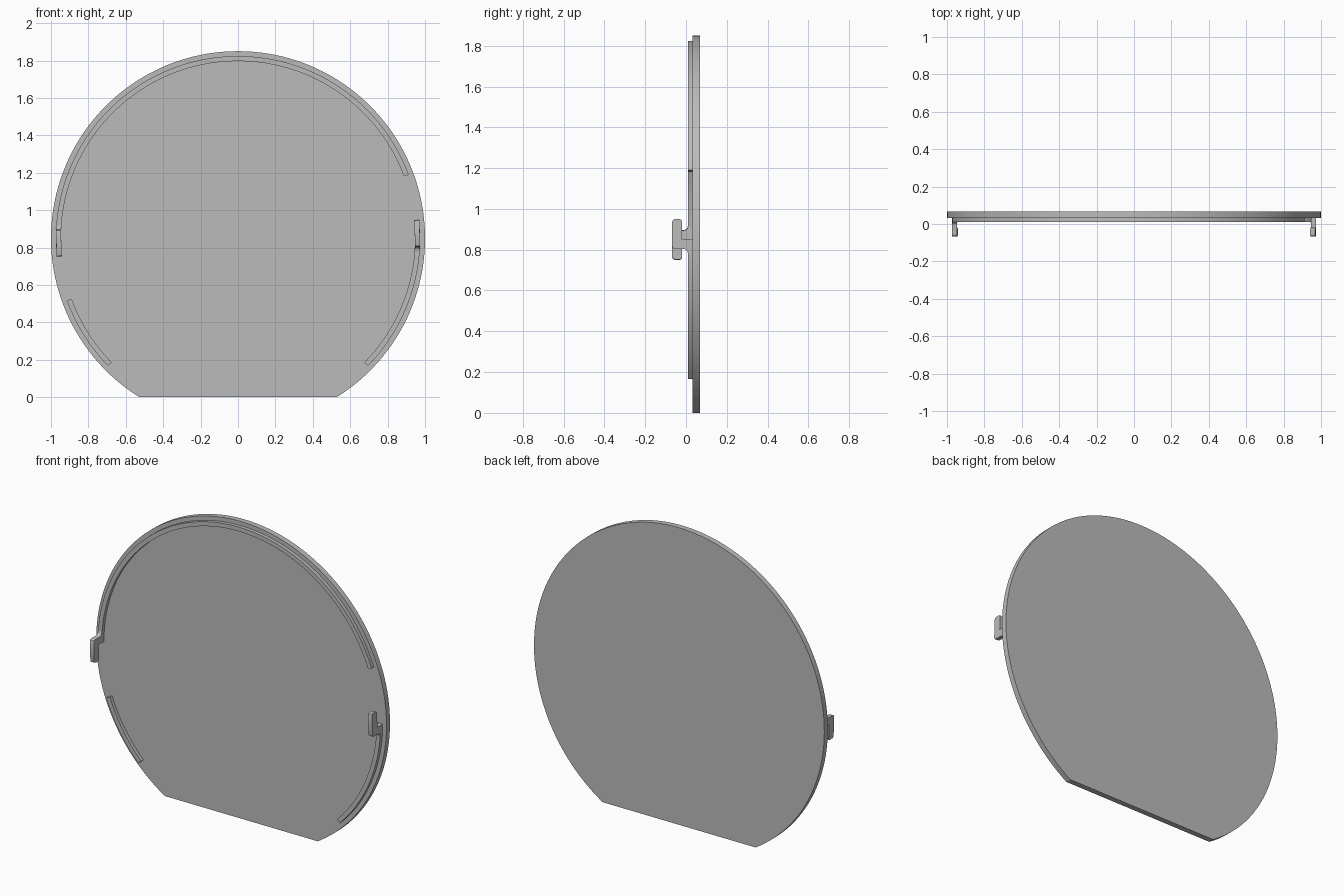
import bpy, bmesh
from math import sin, cos, radians, asin, pi

cube = bpy.data.objects.get("Cube")
if cube:
    bpy.data.objects.remove(cube, do_unlink=True)

CENTRE_Z = 0.85
BACK, FRONT, RIM_FRONT = 0.0675, 0.033, 0.011
R_IN, R_OUT = 0.947, 0.974

grey = bpy.data.materials.new("plain grey")
grey.use_nodes = True
colour = (0.5, 0.5, 0.5, 1)
grey.diffuse_color = colour
grey.node_tree.nodes["Principled BSDF"].inputs["Base Color"].default_value = colour


def polar(radius, angle, y):
    return (radius * cos(angle), y, CENTRE_Z + radius * sin(angle))


def prism(name, near, far):
    """Solid between two matching outlines."""
    bm = bmesh.new()
    a = [bm.verts.new(p) for p in near]
    b = [bm.verts.new(p) for p in far]
    bm.faces.new(a)
    bm.faces.new(b)
    for i in range(len(a)):
        j = (i + 1) % len(a)
        bm.faces.new((a[i], a[j], b[j], b[i]))
    bmesh.ops.recalc_face_normals(bm, faces=bm.faces)
    mesh = bpy.data.meshes.new(name)
    bm.to_mesh(mesh)
    bm.free()
    mesh.materials.append(grey)
    obj = bpy.data.objects.new(name, mesh)
    bpy.context.collection.objects.link(obj)
    bpy.ops.object.select_all(action='DESELECT')
    obj.select_set(True)
    bpy.context.view_layer.objects.active = obj
    bpy.ops.object.shade_smooth_by_angle(angle=radians(25))
    return obj


def steps(start, end, count):
    return [start + (end - start) * i / count for i in range(count + 1)]


# Round plate with a flat foot
foot = asin(CENTRE_Z)
sweep = steps(-foot, pi + foot, 128)
prism("round_plate", [polar(1, a, FRONT) for a in sweep],
      [polar(1, a, BACK) for a in sweep])


# Raised rim arcs on the front
def rim(name, start, end):
    angles = steps(radians(start), radians(end), max(8, int((end - start) / 2.5)))
    outline = [(R_OUT, a) for a in angles] + [(R_IN, a) for a in reversed(angles)]
    prism(name, [polar(r, a, RIM_FRONT) for r, a in outline],
          [polar(r, a, FRONT + 0.001) for r, a in outline])


rim("upper_rim", 20.4, 180)
rim("lower_left_rim", -44.5, 0)
rim("lower_right_rim", 200, 224.5)

# Bayonet hooks: side profile as (distance along the rim, y)
HOOK = [(0, FRONT), (0, -0.0185), (0.085, -0.0185), (0.093, -0.022), (0.097, -0.03),
        (0.097, -0.056), (0.093, -0.064), (0.085, -0.0675), (-0.032, -0.0675),
        (-0.041, -0.064), (-0.045, -0.056), (-0.045, -0.01), (-0.048, 0),
        (-0.055, 0.007), (-0.07, RIM_FRONT), (-0.07, FRONT)]
for name, turn in (("left_hook", 0), ("right_hook", pi)):
    prism(name, [polar(R_IN, turn + s / R_IN, y) for s, y in HOOK],
          [polar(R_OUT, turn + s / R_IN, y) for s, y in HOOK])
